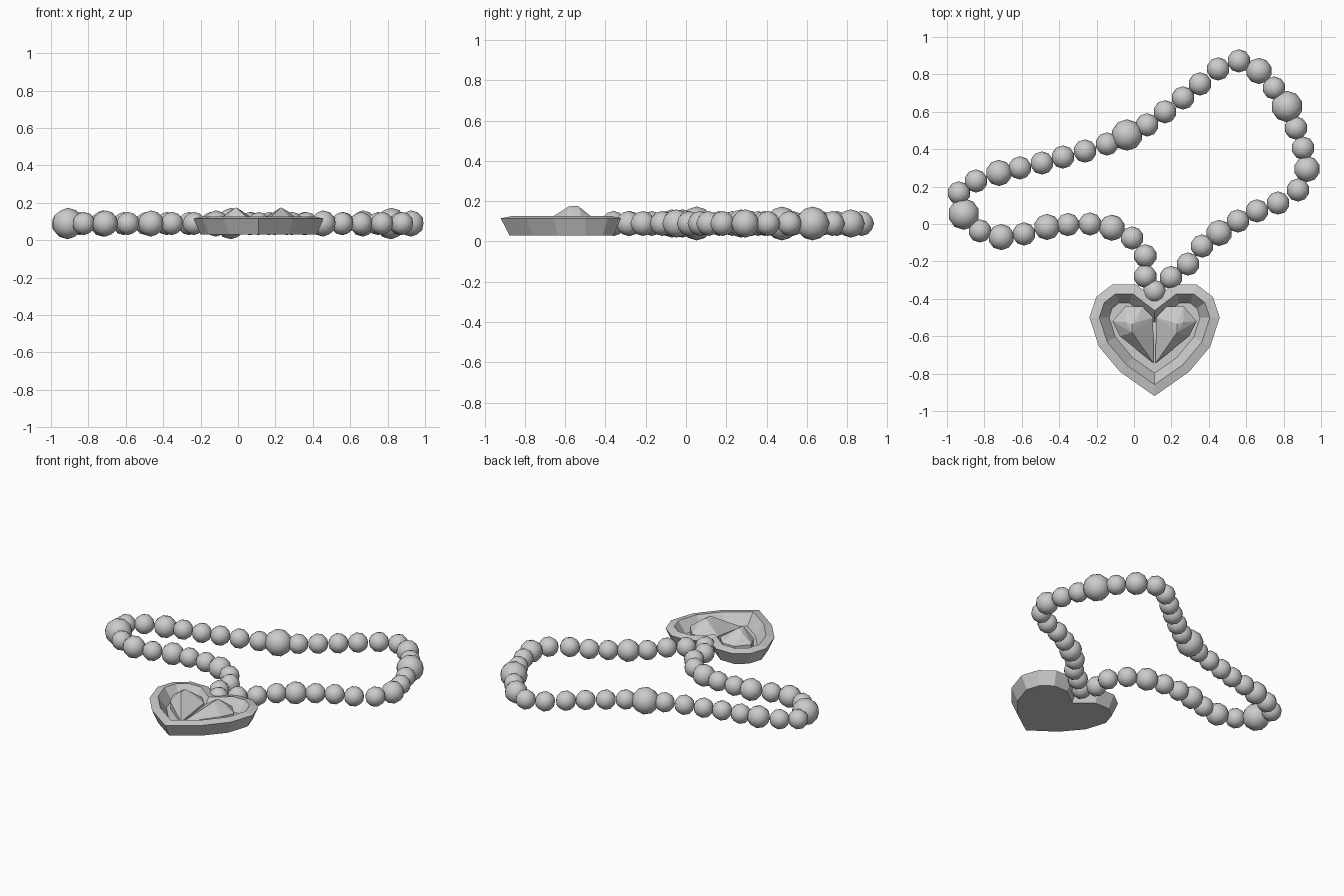
import bpy, bmesh
from mathutils import Vector

if "Cube" in bpy.data.objects:
    bpy.data.objects.remove(bpy.data.objects["Cube"])

CX = 0.11        # symmetry line of the pendant
BEAD_Z = 0.089


def finish(bm, name):
    bmesh.ops.recalc_face_normals(bm, faces=bm.faces[:])
    me = bpy.data.meshes.new(name)
    bm.to_mesh(me)
    bm.free()
    ob = bpy.data.objects.new(name, me)
    bpy.context.collection.objects.link(ob)
    return ob


# string of beads: a closed loop of centres starting at the pendant
path = [(.11, -.36), (.06, -.28), (.06, -.17), (-.01, -.075), (-.118, -.02), (-.235, 0),
        (-.353, -.003), (-.465, -.016), (-.588, -.053), (-.71, -.07), (-.824, -.037),
        (-.91, .053), (-.936, .166), (-.845, .23), (-.722, .273), (-.61, .3),
        (-.492, .326), (-.38, .358), (-.262, .39), (-.144, .428), (-.037, .476),
        (.07, .53), (.166, .6), (.262, .674), (.353, .749), (.45, .829), (.561, .872),
        (.668, .818), (.749, .727), (.818, .628), (.866, .513), (.904, .406),
        (.925, .294), (.877, .182), (.77, .112), (.658, .07), (.556, .016),
        (.455, -.048), (.364, -.118), (.289, -.214), (.198, -.286)]
large = {11, 20, 29}
medium = {4, 7, 9, 14, 27, 32, 37}

bead_mesh = {}
for i, (x, y) in enumerate(path):
    r = .084 if i in large else .07 if i in medium else .062
    if r not in bead_mesh:
        bm = bmesh.new()
        bmesh.ops.create_icosphere(bm, subdivisions=2, radius=r)
        for f in bm.faces:
            f.smooth = True
        bead_mesh[r] = bpy.data.meshes.new("bead")
        bm.to_mesh(bead_mesh[r])
        bm.free()
    ob = bpy.data.objects.new(f"bead_{i:02d}", bead_mesh[r])
    ob.location = (x, y, BEAD_Z)
    bpy.context.collection.objects.link(ob)

# heart outline, counter-clockwise
half = [(.185, -.79), (.298, -.655), (.348, -.5), (.312, -.39), (.225, -.323), (.1, -.323)]
heart = [(0, -.92)] + half + [(0, -.4)] + [(-x, y) for x, y in reversed(half)]


def inset(poly, d):
    """Mitred inward offset of a counter-clockwise outline."""
    out = []
    for i, p in enumerate(poly):
        p = Vector(p)
        a = (p - Vector(poly[i - 1])).normalized()
        b = (Vector(poly[(i + 1) % len(poly)]) - p).normalized()
        na, nb = Vector((-a.y, a.x)), Vector((-b.y, b.x))
        out.append(p + (na + nb) * d / (1 + na.dot(nb)))
    return out


# heart tray: base, flared wall, sloped rim, inner wall, floor
bm = bmesh.new()
rings = []
for d, z in [(.036, .03), (0, .115), (.05, .127), (.1, .055)]:
    rings.append([bm.verts.new((CX + p[0], p[1], z)) for p in inset(heart, d)])
n = len(heart)
for lo, hi in zip(rings, rings[1:]):
    for i in range(n):
        j = (i + 1) % n
        bm.faces.new((lo[i], lo[j], hi[j], hi[i]))
bm.faces.new(rings[0][::-1])
bm.faces.new(rings[-1])
finish(bm, "heart_tray")

# two mirrored faceted stones making a smaller heart
girdle = [(.225, -.52), (.155, -.44), (.065, -.44), (.008, -.5), (.005, -.745), (.185, -.6)]
crown = [(.155, -.525), (.095, -.525), (.12, -.58)]
for side, name in ((1, "right_stone"), (-1, "left_stone")):
    bm = bmesh.new()
    pts = [(x, y, z) for x, y in girdle for z in (.05, .1)]
    pts[8:10] = [(.005, -.745, .05), (.005, -.745, .07)]
    pts += [(crown[0][0], crown[0][1], .155), (crown[1][0], crown[1][1], .16),
            (crown[2][0], crown[2][1], .175), (.12, -.535, .175)]
    for x, y, z in pts:
        bm.verts.new((CX + side * x, y, z))
    res = bmesh.ops.convex_hull(bm, input=bm.verts[:])
    loose = [v for v in bm.verts if not v.link_faces]
    bmesh.ops.delete(bm, geom=loose, context='VERTS')
    finish(bm, name)
